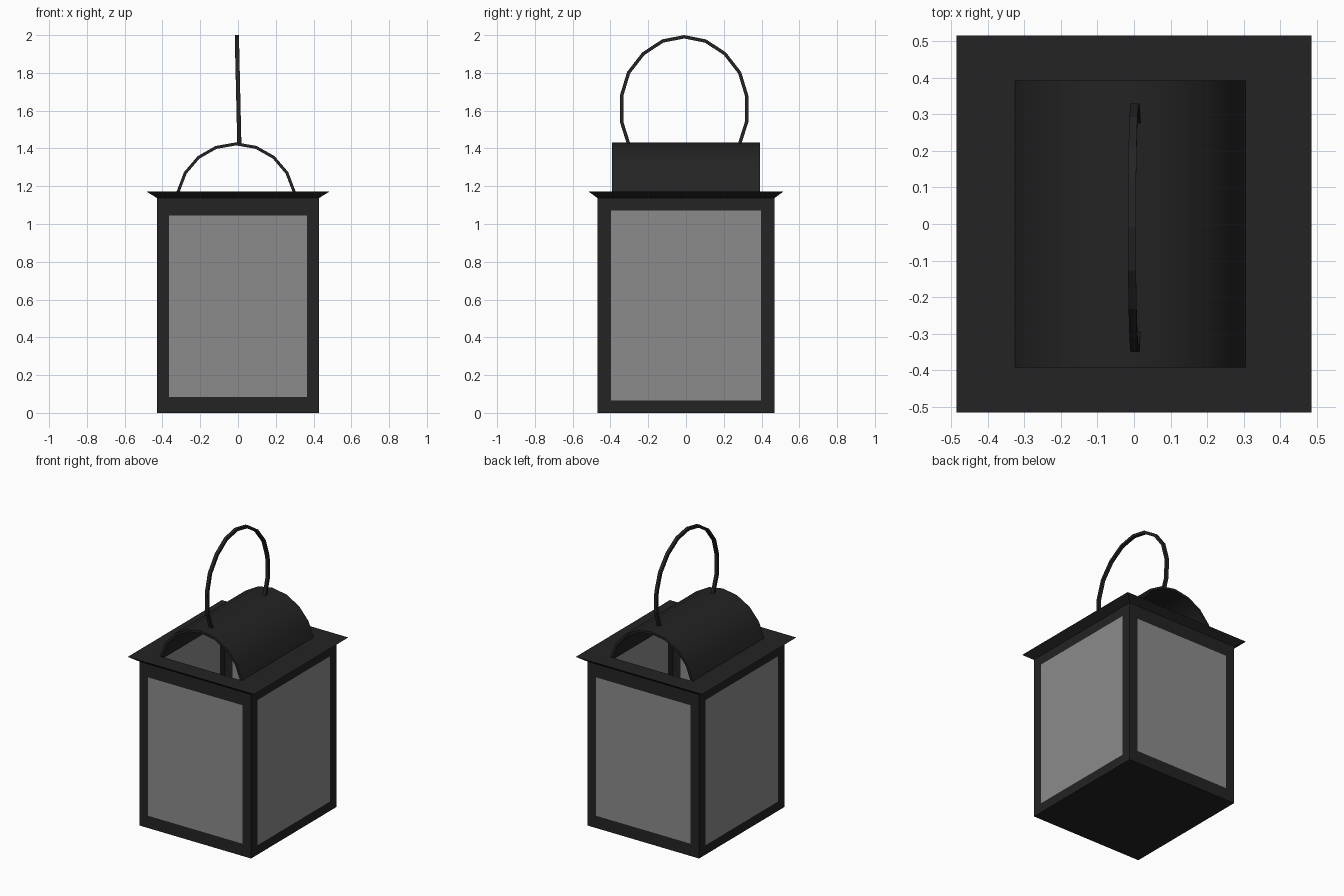
import bpy, bmesh, math
from mathutils import Vector

if "Cube" in bpy.data.objects:
    bpy.data.objects.remove(bpy.data.objects["Cube"])


def material(name, value):
    m = bpy.data.materials.new(name)
    m.diffuse_color = (value, value, value, 1)
    m.use_nodes = True
    m.node_tree.nodes["Principled BSDF"].inputs["Base Color"].default_value = m.diffuse_color
    return m


BLACK = material("black metal", 0.017)
GLASS = material("grey glass", 0.26)


def finish(name, bm, mats, smooth=None):
    bmesh.ops.remove_doubles(bm, verts=bm.verts, dist=1e-5)
    bmesh.ops.recalc_face_normals(bm, faces=bm.faces)
    me = bpy.data.meshes.new(name)
    bm.to_mesh(me)
    bm.free()
    ob = bpy.data.objects.new(name, me)
    bpy.context.collection.objects.link(ob)
    for m in mats:
        me.materials.append(m)
    if smooth:
        bpy.ops.object.select_all(action='DESELECT')
        ob.select_set(True)
        bpy.context.view_layer.objects.active = ob
        bpy.ops.object.shade_smooth_by_angle(angle=math.radians(smooth))
    return ob


def quad_ring(bm, a, b):
    """Four quads joining two matching loops of four corners."""
    for i in range(4):
        j = (i + 1) % 4
        bm.faces.new((a[i], a[j], b[j], b[i]))


def rect(x0, x1, y0, y1):
    return [(x0, y0), (x1, y0), (x1, y1), (x0, y1)]


HX, HY, WALL_TOP, ROOF_TOP = 0.428, 0.468, 1.137, 1.172

# Lantern body: four framed walls with glass panes, closed floor, open top
bm = bmesh.new()


def wall(half, pane_half, z0, z1, place):
    outer = [bm.verts.new(place(*p)) for p in rect(-half, half, 0, WALL_TOP)]
    inner = [bm.verts.new(place(*p)) for p in rect(-pane_half, pane_half, z0, z1)]
    quad_ring(bm, outer, inner)
    bm.faces.new(inner).material_index = 1


for s in (-1, 1):
    wall(HX, 0.364, 0.085, 1.045, lambda u, z: (u, s * HY, z))
    wall(HY, 0.398, 0.065, 1.072, lambda u, z: (s * HX, u, z))
bm.faces.new([bm.verts.new((x, y, 0)) for x, y in rect(-HX, HX, -HY, HY)])
body = finish("lantern_body", bm, [BLACK, GLASS])
sol = body.modifiers.new("sheet", 'SOLIDIFY')
sol.thickness = 0.01
sol.offset = -1

# Roof flange: flared rim with an opening below the arch
AX, AW, AY, T = -0.01, 0.315, 0.392, 0.016
bm = bmesh.new()
hole = rect(AX - AW + T, AX + AW - T, -AY, AY)
loops = [(hole, ROOF_TOP), (rect(-0.485, 0.485, -0.516, 0.516), ROOF_TOP),
         (rect(-HX, HX, -HY, HY), WALL_TOP), (hole, WALL_TOP + 0.02)]
rings = [[bm.verts.new((x, y, z)) for x, y in pts] for pts, z in loops]
for i in range(4):
    quad_ring(bm, rings[i], rings[(i + 1) % 4])
finish("roof_flange", bm, [BLACK])

# Arched vent: thin curved sheet open at both ends
bm = bmesh.new()
RISE = 1.432 - ROOF_TOP
R = (AW ** 2 + RISE ** 2) / (2 * RISE)
half_angle = math.asin(AW / R)
profile = []
for i in range(9):
    a = half_angle * (i / 4 - 1)
    rows = []
    for r in (R, R - T):
        for y in (-AY, AY):
            rows.append(bm.verts.new((AX + r * math.sin(a), y,
                                      1.432 - R + r * math.cos(a))))
    profile.append([rows[0], rows[1], rows[3], rows[2]])
for a, b in zip(profile, profile[1:]):
    quad_ring(bm, a, b)
bm.faces.new(profile[0])
bm.faces.new(profile[-1])
finish("arched_vent", bm, [BLACK], 30)

# Wire handle: square bar bent into a loop, leaning slightly
half = [(0.117, 1.977), (0.222, 1.908), (0.302, 1.805),
        (0.34, 1.68), (0.34, 1.54), (0.302, 1.42)]
path = [Vector((-y, z)) for y, z in reversed(half)] + [Vector((0, 2.0))]
path += [Vector(p) for p in half]
bm = bmesh.new()
sections = []
for i, p in enumerate(path):
    d = (path[min(i + 1, len(path) - 1)] - path[max(i - 1, 0)]).normalized()
    n = Vector((d.y, -d.x))                       # towards the loop centre
    lean = 0.007 - 0.013 * (p.y - 1.42) / 0.58
    q = p + n * 0.018
    sections.append([bm.verts.new((lean + x, c.x - 0.01, c.y))
                     for x, c in ((-0.011, p), (0.011, p), (0.011, q), (-0.011, q))])
for a, b in zip(sections, sections[1:]):
    quad_ring(bm, a, b)
bm.faces.new(sections[0])
bm.faces.new(sections[-1])
finish("wire_handle", bm, [BLACK])
